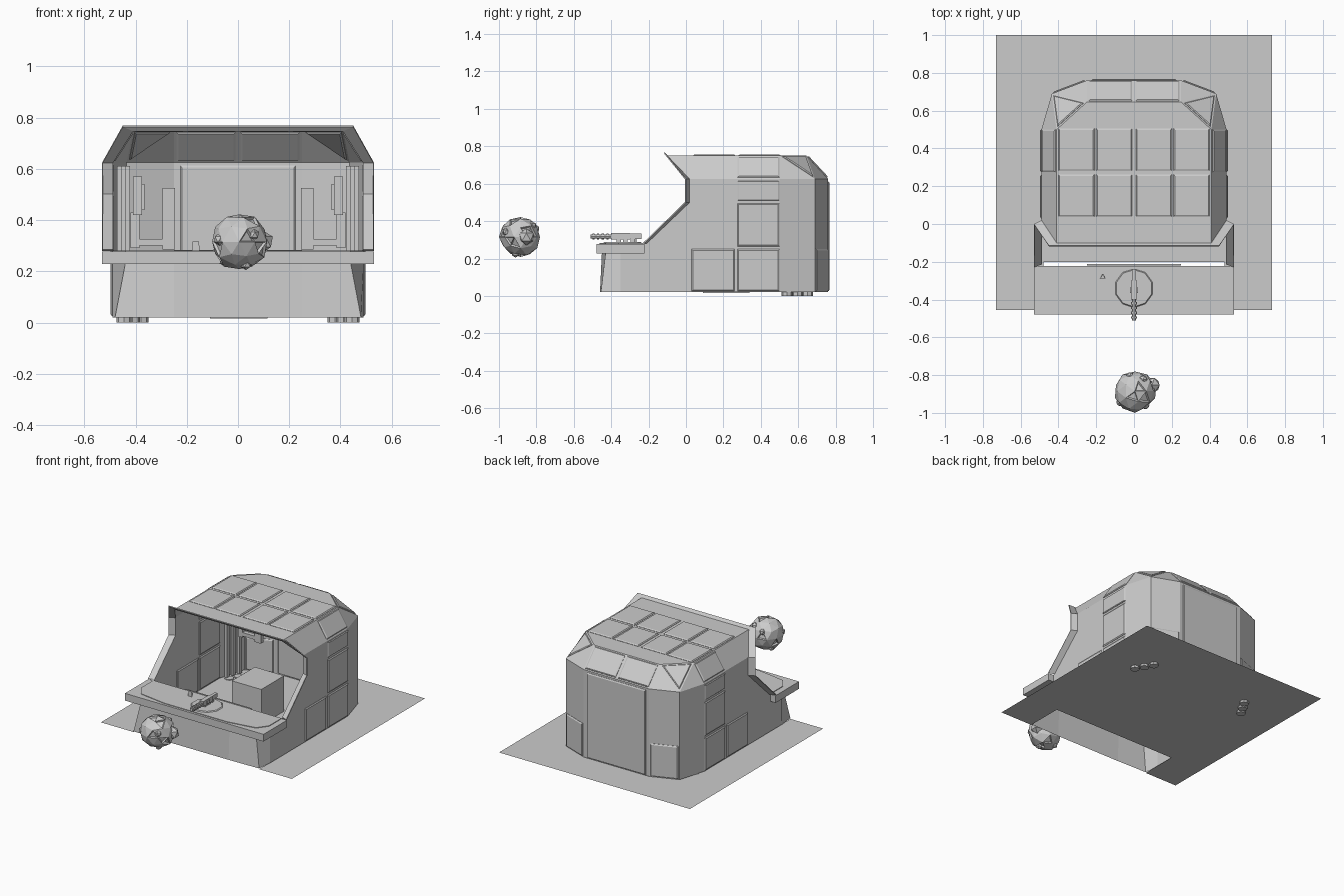
import bpy, bmesh, math, random
from mathutils import Vector, Matrix

if "Cube" in bpy.data.objects:
    bpy.data.objects.remove(bpy.data.objects["Cube"])

random.seed(4)


def finish(name, bm):
    bmesh.ops.remove_doubles(bm, verts=bm.verts, dist=0.0005)
    bmesh.ops.recalc_face_normals(bm, faces=bm.faces)
    me = bpy.data.meshes.new(name)
    bm.to_mesh(me)
    bm.free()
    ob = bpy.data.objects.new(name, me)
    bpy.context.collection.objects.link(ob)
    return ob


def flip(pts):
    return [(-x, y, z) for x, y, z in reversed(pts)]


def sheet(name, polys, mirrored=()):
    bm = bmesh.new()
    for p in list(polys) + list(mirrored) + [flip(p) for p in mirrored]:
        bm.faces.new([bm.verts.new(v) for v in p])
    return finish(name, bm)


def plate(bm, pts, t=0.007, edge=0.007):
    # bevelled panel that stands proud on both sides of a wall
    v = [Vector(p) for p in pts]
    n = (v[1] - v[0]).cross(v[2] - v[0]).normalized()
    c = sum(v, Vector()) / len(v)
    small = [p + (c - p).normalized() * edge * 1.4 for p in v]
    rings = [[bm.verts.new(p + n * h) for p in r] for r, h in ((small, -t), (v, -t * .3), (v, t * .3), (small, t))]
    for a, b in zip(rings, rings[1:]):
        for i in range(len(v)):
            j = (i + 1) % len(v)
            bm.faces.new((a[i], a[j], b[j], b[i]))
    bm.faces.new(rings[0])
    bm.faces.new(rings[-1])


def plates(name, polys, mirrored=True):
    bm = bmesh.new()
    for p in polys:
        plate(bm, p)
        if mirrored:
            plate(bm, flip(p))
    return finish(name, bm)


def box(bm, x0, x1, y0, y1, z0, z1):
    m = Matrix.Translation(((x0 + x1) / 2, (y0 + y1) / 2, (z0 + z1) / 2)) @ Matrix.Diagonal((x1 - x0, y1 - y0, z1 - z0, 1))
    bmesh.ops.create_cube(bm, size=1, matrix=m)


def boxes(name, items, mirrored=False):
    bm = bmesh.new()
    for b in items:
        box(bm, *b)
        if mirrored:
            box(bm, -b[1], -b[0], *b[2:])
    return finish(name, bm)


def cyl(bm, loc, r1, r2, h, sides, rot=Matrix()):
    bmesh.ops.create_cone(bm, cap_ends=True, segments=sides, radius1=r1, radius2=r2, depth=h,
                          matrix=Matrix.Translation(loc) @ rot)


def inset(pts, f):
    c = sum((Vector(p) for p in pts), Vector()) / len(pts)
    return [tuple(Vector(p).lerp(c, f)) for p in pts]


# ground sheet with a notch behind the counter front
G = 0.015
sheet("ground_sheet", [[(-.73, -.455, G), (-.48, -.455, G), (-.48, -.2, G), (.48, -.2, G), (.48, -.455, G),
                        (.73, -.455, G), (.73, 1, G), (-.73, 1, G)]])

# shell corner points (right half)
B, K, T = .02, .625, .75
wall = [(.49, .5), (.435, .69), (.25, .76)]
rs, rb = (.41, .5, T), (.25, .645, T)
k = [(x, y, K) for x, y in wall]
b = [(x, y, B) for x, y in wall]
front_lo = [(.25, -.46, B), (.48, -.455, B), (.49, -.35, B)]
front_hi = [(.25, -.45, .23), (.44, -.43, .23), (.49, -.35, .23)]
side = [front_lo[2], b[0], k[0], (.49, .02, K), (.49, .02, .5), (.49, -.215, .28), (.49, -.35, .28)]
roof = [(.41, -.1, T), rs, rb]
right = [side, [b[0], b[1], k[1], k[0]], [b[1], b[2], k[2], k[1]],
         [(.49, .02, K), k[0], rs, roof[0]], [k[0], k[1], rs], [rs, k[1], rb], [k[1], k[2], rb],
         [front_lo[0], front_lo[1], front_hi[1], front_hi[0]],
         [front_lo[1], front_lo[2], front_hi[2], front_hi[1]]]
centre = [roof + [(-x, y, z) for x, y, z in reversed(roof)],
          [b[2], (-.25, .76, B), (-.25, .76, K), k[2]],
          [k[2], (-.25, .76, K), (-.25, .645, T), rb],
          [front_lo[0], front_hi[0], (-.25, -.45, .23), (-.25, -.46, B)]]
sheet("kiosk_shell", centre, right)

# flared rim around the opening
inner = [roof[0], (.49, .02, K), (.49, .02, .5), (.49, -.21, .28)]
outer = [(.45, -.115, .768), (.53, 0, K), (.53, 0, .5), (.53, -.225, .28)]
rim = [[inner[i], inner[i + 1], outer[i + 1], outer[i]] for i in range(3)]
lip = [[inner[0], outer[0], (-.45, -.115, .768), (-.41, -.1, T)]]
ob = sheet("opening_rim", lip, rim)
mod = ob.modifiers.new("thickness", 'SOLIDIFY')
mod.thickness = .006

# roof panels, two rows of four
rows = ((.04, .262), (.282, .505))
plates("roof_panels", [[(x, y0, T), (x + .19, y0, T), (x + .19, y1, T), (x, y1, T)]
                       for x in (.01, .21) for y0, y1 in rows])


# wall and eave panels
def sp(y0, y1, z0, z1):
    return [(.49, y0, z0), (.49, y1, z0), (.49, y1, z1), (.49, y0, z1)]


plates("side_panels", [sp(.03, .26, .025, .25), sp(.275, .5, .025, .25), sp(.275, .5, .265, .495), sp(.275, .5, .51, .615),
                       [(.485, .275, .633), (.485, .5, .633), (.415, .5, .742), (.415, .275, .742)]])
plates("rear_corner_panels", [[(.427, .693, .025), (.258, .757, .025), (.258, .757, .25), (.427, .693, .25)],
                              inset([rs, k[1], rb], .15)])
plates("rear_eave_panels", [[(.01, .755, .632), (.24, .755, .632), (.24, .65, .744), (.01, .65, .744)]])
plates("rear_door", [[(-.225, .76, .025), (.225, .76, .025), (.225, .76, .612), (-.225, .76, .612)]], False)

# counter with octagonal top
boxes("counter_slab", [(-.53, .53, -.478, -.222, .228, .278)])
half = [(.49, -.225), (.49, -.36), (.44, -.43), (.24, -.462)]
bm = bmesh.new()
ring = half + [(-x, y) for x, y in reversed(half)]
f = bm.faces.new([bm.verts.new((x, y, .276)) for x, y in ring])
ex = bmesh.ops.extrude_face_region(bm, geom=[f])
bmesh.ops.translate(bm, vec=(0, 0, .006), verts=[g for g in ex["geom"] if isinstance(g, bmesh.types.BMVert)])
finish("counter_top", bm)
boxes("counter_back_strip", [(-.25, .25, -.22, -.212, .262, .283)])

# disc, display piece and small marker on the counter
bm = bmesh.new()
cyl(bm, (0, -.34, .284), .105, .098, .008, 10)
finish("display_disc", bm)
bm = bmesh.new()
lay = Matrix.Rotation(math.pi / 2, 4, 'X')
cyl(bm, (0, -.45, .318), .011, .011, .12, 8, lay)
for i in range(4):
    cyl(bm, (0, -.495 + i * .025, .318), .017, .017, .012, 8, lay)
box(bm, -.015, .015, -.40, -.30, .301, .336)
box(bm, -.010, .010, -.31, -.238, .305, .333)
box(bm, -.022, .022, -.365, -.335, .308, .328)
for y in (-.36, -.325, -.285):
    box(bm, -.009, .009, y - .012, y + .012, .283, .306)
finish("display_tool", bm)
bm = bmesh.new()
cyl(bm, (-.165, -.28, .298), .017, .015, .036, 3)
finish("counter_marker", bm)

# crate on the floor inside
boxes("floor_crate", [(-.11, .115, .09, .34, G, .26)])

# rear corner columns and folded racks
boxes("corner_columns", [(x, x + .018, y, y + .025, .02, .61)
                         for x, y in ((.455, .53), (.44, .575), (.422, .62))], True)
boxes("corner_racks", [(.375, .41, .59, .64, .42, .57), (.385, .42, .6, .63, .29, .43), (.28, .40, .6, .63, .3, .325),
                       (.245, .295, .6, .63, .285, .525), (.365, .395, .6, .64, .44, .54)], True)

# feet
bm = bmesh.new()
for s in (-1, 1):
    for i in range(3):
        cyl(bm, (s * (.445 - .033 * i), .54 + .055 * i, .01), .03, .03, .02, 8)
finish("feet", bm)

# floating faceted ball
c = Vector((.005, -.885, .315))
bm = bmesh.new()
bmesh.ops.create_icosphere(bm, subdivisions=2, radius=.112)
for v in bm.verts:
    v.co *= random.uniform(.92, 1.04)
bm.faces.ensure_lookup_table()
bmesh.ops.inset_individual(bm, faces=random.sample(list(bm.faces), 14), thickness=.010, depth=-.010)
for d, r in (((1, .35, 0), .045), ((.3, -.3, -1), .022), ((-.8, -.6, .1), .025), ((.5, .7, .7), .025),
             ((-.6, .3, -.8), .024), ((.6, -.8, .3), .024), ((-.3, .9, .5), .022)):
    bmesh.ops.create_icosphere(bm, subdivisions=1, radius=r, matrix=Matrix.Translation(Vector(d).normalized() * .096))
bmesh.ops.translate(bm, vec=c, verts=bm.verts)
for v in bm.verts:
    v.co.y = max(v.co.y, -1)
finish("floating_ball", bm)
